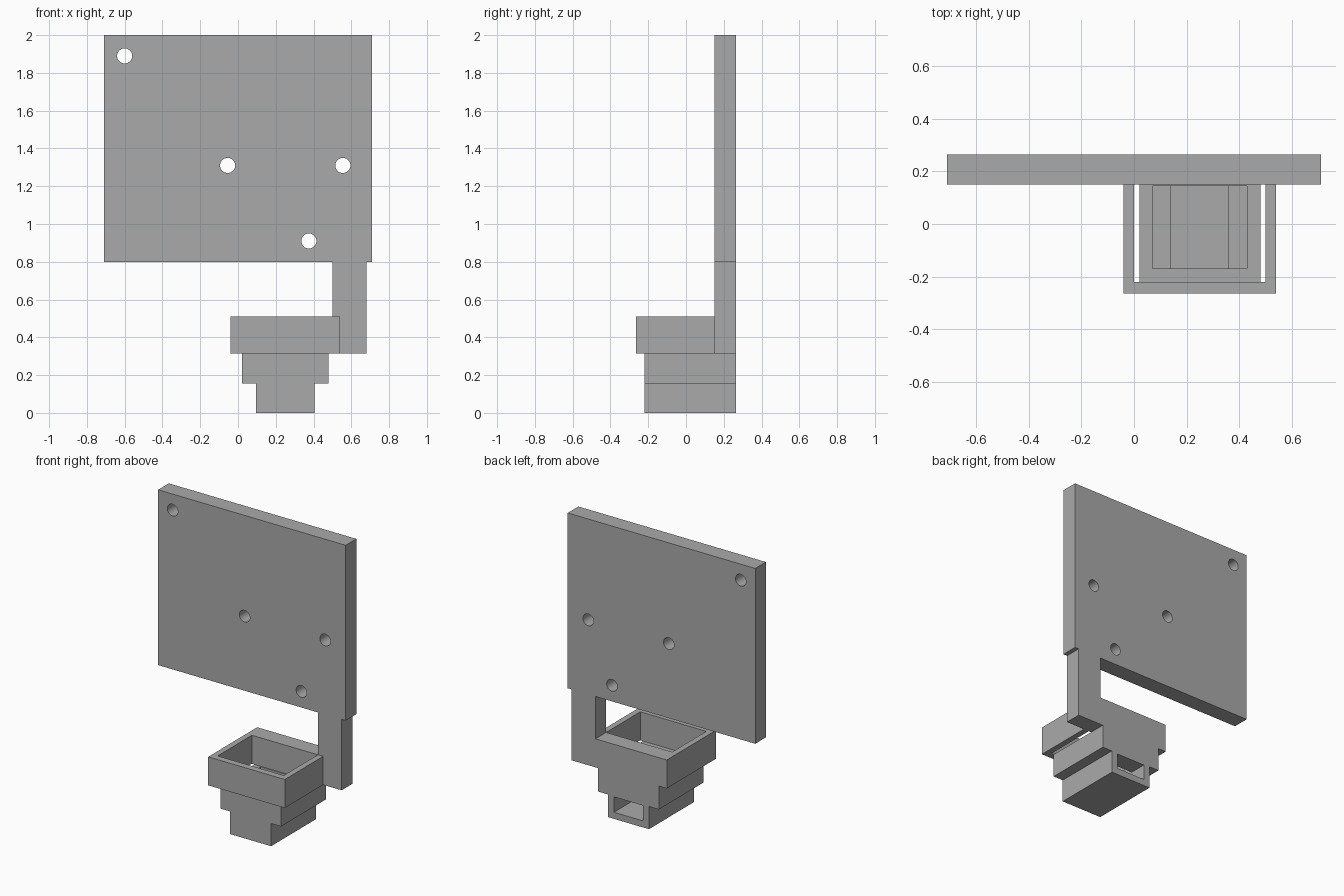
import bpy
import math

cube = bpy.data.objects.get("Cube")
if cube:
    bpy.data.objects.remove(cube, do_unlink=True)

grey = bpy.data.materials.new("neutral_grey")
grey.use_nodes = True
COLOUR = (0.4, 0.4, 0.4, 1)
grey.diffuse_color = COLOUR
grey.node_tree.nodes["Principled BSDF"].inputs["Base Color"].default_value = COLOUR


def box(name, x, y, z):
    """Box from (min, max) pairs on each axis."""
    bpy.ops.mesh.primitive_cube_add(size=1, location=[sum(p) / 2 for p in (x, y, z)])
    ob = bpy.context.object
    ob.name = name
    ob.scale = [p[1] - p[0] for p in (x, y, z)]
    bpy.ops.object.transform_apply(location=True, rotation=True, scale=True)
    ob.data.materials.append(grey)
    return ob


def combine(target, other, operation):
    """Apply a boolean to the target and discard the other object."""
    mod = target.modifiers.new(operation.lower(), "BOOLEAN")
    mod.object, mod.operation, mod.solver = other, operation, "EXACT"
    bpy.context.view_layer.objects.active = target
    bpy.ops.object.modifier_apply(modifier=mod.name)
    bpy.data.objects.remove(other, do_unlink=True)


BACK, WALL, FRONT = 0.265, 0.15, -0.22
STEP, RIM, TOP = 0.155, 0.315, 0.51
slab = (WALL, BACK)

# Upright mounting plate and the arm below it
bracket = box("mounting_bracket", (-0.71, 0.71), slab, (0.8, 2.0))
combine(bracket, box("arm", (0.5, 0.68), slab, (RIM, 0.85)), "UNION")

# Open frame with a thick back wall
frame = box("frame", (-0.04, 0.54), (-0.265, BACK), (RIM, TOP))
combine(frame, box("frame_opening", (0, 0.5), (FRONT, WALL), (0.2, 0.6)), "DIFFERENCE")
combine(bracket, frame, "UNION")

# Stepped tray: wide upper body on a narrower channel
tray = box("tray", (0.02, 0.48), (FRONT, BACK), (STEP, RIM))
combine(tray, box("channel", (0.095, 0.405), (FRONT, BACK), (0, STEP)), "UNION")
combine(tray, box("tray_pocket", (0.07, 0.43), (-0.17, 0.145), (0.2, 0.4)), "DIFFERENCE")
combine(tray, box("channel_pocket", (0.14, 0.36), (-0.17, 0.145), (0.045, 0.25)), "DIFFERENCE")
combine(tray, box("rear_outlet", (0.14, 0.36), (0.1, 0.4), (0.045, 0.15)), "DIFFERENCE")
combine(bracket, tray, "UNION")

# Screw holes through the plate
for x, z in ((-0.6, 1.89), (-0.055, 1.31), (0.555, 1.31), (0.375, 0.91)):
    bpy.ops.mesh.primitive_cylinder_add(
        vertices=40, radius=0.04, depth=0.5,
        location=(x, 0.2, z), rotation=(math.pi / 2, 0, 0))
    hole = bpy.context.object
    hole.data.materials.append(grey)
    combine(bracket, hole, "DIFFERENCE")

# Smooth hole walls, keep every edge sharp
bpy.ops.object.select_all(action="DESELECT")
bracket.select_set(True)
bpy.context.view_layer.objects.active = bracket
bpy.ops.object.shade_smooth_by_angle(angle=math.radians(30))
